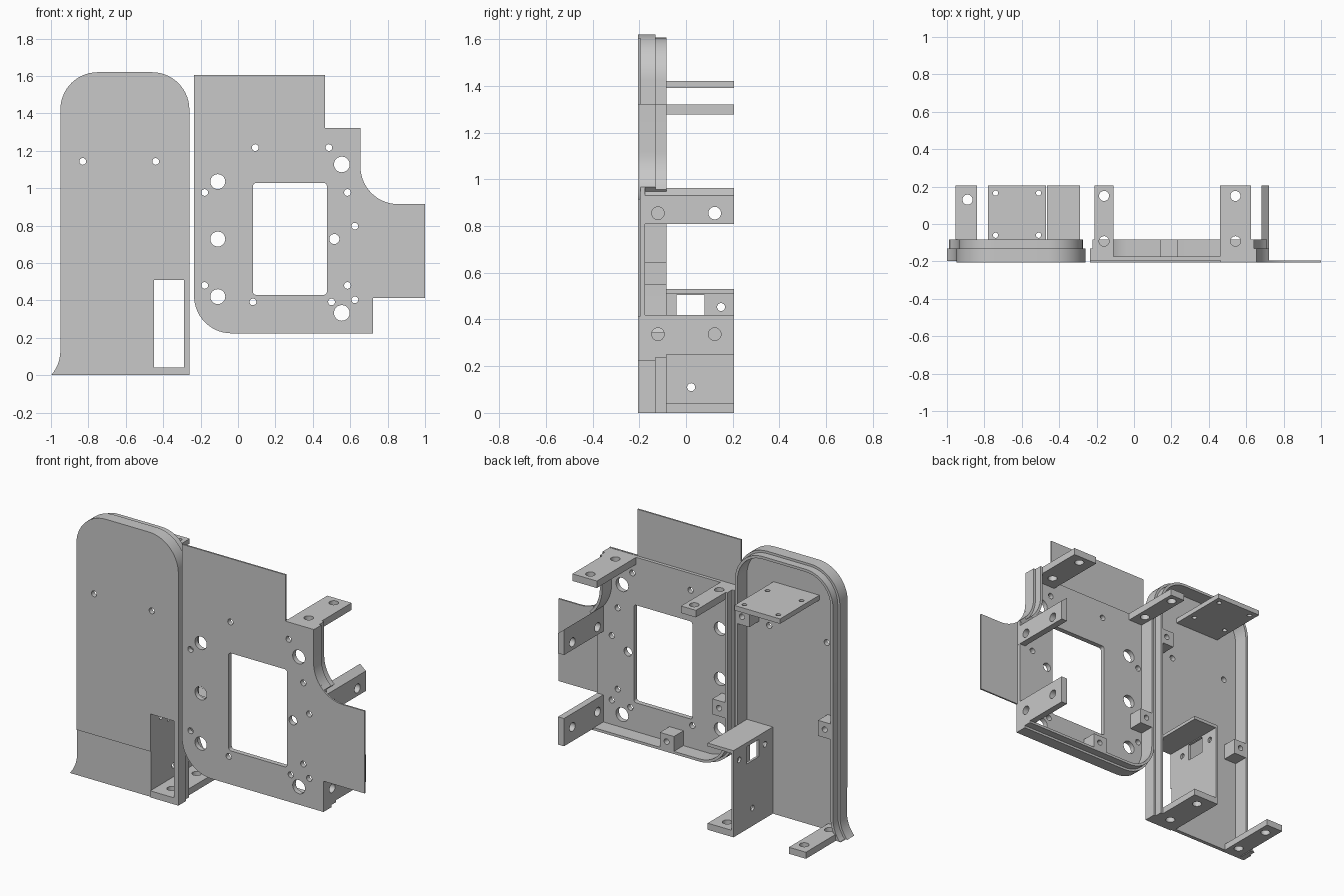
import bpy, bmesh
from math import sin, cos, radians
from mathutils import Vector

cube = bpy.data.objects.get("Cube")
if cube:
    bpy.data.objects.remove(cube, do_unlink=True)

grey = bpy.data.materials.new("light_grey")
grey.use_nodes = True
tone = (0.58, 0.58, 0.58, 1)
grey.diffuse_color = tone
grey.node_tree.nodes["Principled BSDF"].inputs["Base Color"].default_value = tone

TO_WORLD = {
    "x": lambda u, v, w: (w, u, v),
    "y": lambda u, v, w: (u, w, v),
    "z": lambda u, v, w: (u, v, w),
}


def arc(cx, cy, r, a0, a1, n=14):
    steps = [radians(a0 + (a1 - a0) * i / n) for i in range(n + 1)]
    return [(cx + r * cos(a), cy + r * sin(a)) for a in steps]


def rect(u0, u1, v0, v1):
    return [(u0, v0), (u1, v0), (u1, v1), (u0, v1)]


def round_rect(u0, u1, v0, v1, r):
    return (arc(u1 - r, v1 - r, r, 0, 90, 5) + arc(u0 + r, v1 - r, r, 90, 180, 5)
            + arc(u0 + r, v0 + r, r, 180, 270, 5) + arc(u1 - r, v0 + r, r, 270, 360, 5))


def hole(u, v, r):
    return arc(u, v, r, 0, 345, 23)


def offset(path, d):
    """Shift an open path to the right of its travel, staying above ground."""
    pts = [Vector(p) for p in path]
    out = []
    for i, p in enumerate(pts):
        dirs = []
        if i > 0:
            dirs.append((p - pts[i - 1]).normalized())
        if i < len(pts) - 1:
            dirs.append((pts[i + 1] - p).normalized())
        normals = [Vector((t.y, -t.x)) for t in dirs]
        n = sum(normals, Vector((0, 0))).normalized()
        q = p + n * d / n.dot(normals[0])
        out.append((q.x, max(q.y, 0)))
    return out


def strip(path, a, b):
    return offset(path, a) + offset(path, b)[::-1]


def slab(name, axis, w0, w1, outline, holes=()):
    """Extrude a flat outline with holes along one axis."""
    curve = bpy.data.curves.new(name + "_profile", "CURVE")
    curve.dimensions = "2D"
    curve.fill_mode = "BOTH"
    curve.extrude = (w1 - w0) / 2
    for loop in [outline, *holes]:
        spline = curve.splines.new("POLY")
        spline.points.add(len(loop) - 1)
        for point, (u, v) in zip(spline.points, loop):
            point.co = (u, v, 0, 1)
        spline.use_cyclic_u = True
    temp = bpy.data.objects.new(name + "_profile", curve)
    mesh = bpy.data.meshes.new_from_object(temp)
    bpy.data.objects.remove(temp)
    bpy.data.curves.remove(curve)
    bm = bmesh.new()
    bm.from_mesh(mesh)
    for vert in bm.verts:
        u, v, w = vert.co
        vert.co = TO_WORLD[axis](u, v, w + (w0 + w1) / 2)
    bmesh.ops.remove_doubles(bm, verts=bm.verts, dist=0.0002)
    bmesh.ops.recalc_face_normals(bm, faces=bm.faces)
    bm.to_mesh(mesh)
    bm.free()
    mesh.name = name
    mesh.materials.clear()
    mesh.materials.append(grey)
    obj = bpy.data.objects.new(name, mesh)
    bpy.context.collection.objects.link(obj)
    bpy.ops.object.select_all(action="DESELECT")
    obj.select_set(True)
    bpy.context.view_layer.objects.active = obj
    bpy.ops.object.shade_smooth_by_angle(angle=radians(30))


def rim(name, path):
    """Wall with a stepped inner lip."""
    slab(name + "_wall", "y", -0.175, -0.13, strip(path, 0, 0.03))
    slab(name + "_lip", "y", -0.13, -0.083, strip(path, 0.014, 0.03))


BACK = 0.205

# Tall panel: skin, floor with cutout, rim
crown = arc(-0.75, 1.42, 0.2, 180, 90) + arc(-0.46, 1.42, 0.2, 90, 0)
flare = arc(-1.145, 0.13, 0.195, -42, 0)
tall_path = flare + crown + [(-0.26, 0)]
screws = [hole(x, 1.143, 0.018) for x in (-0.83, -0.44)]
skin = [(-0.95, 0.28)] + crown + [
    (-0.26, 0), (-0.45, 0), (-0.45, 0.04), (-0.29, 0.04),
    (-0.29, 0.51), (-0.45, 0.51), (-0.45, 0.28)]
slab("tall_panel_skin", "y", -0.205, -0.198, skin, screws)
slab("tall_panel_floor", "y", -0.198, -0.175, offset(tall_path, 0),
     screws + [rect(-0.45, -0.29, 0.04, 0.51)])
rim("tall_panel_rim", tall_path)

# Socket housing behind the cutout
slab("socket_wall", "x", -0.465, -0.45, rect(-0.19, BACK, 0, 0.53),
     [rect(-0.04, 0.08, 0.4, 0.505), hole(0.15, 0.453, 0.017),
      hole(-0.1, 0.453, 0.017), hole(0.022, 0.11, 0.017)])
slab("socket_roof", "z", 0.51, 0.53, rect(-0.45, -0.29, -0.19, BACK))
slab("socket_foot", "z", 0, 0.04, rect(-0.45, -0.29, -0.19, BACK),
     [hole(-0.37, y, 0.027) for y in (-0.112, 0.13)])
slab("side_foot", "z", 0, 0.04, rect(-0.955, -0.84, -0.19, BACK),
     [hole(-0.89, y, 0.027) for y in (-0.112, 0.13)])

# Board shelf on the tall panel
slab("board_shelf", "z", 1.39, 1.42, rect(-0.78, -0.47, -0.19, BACK),
     [hole(x, y, 0.014) for x in (-0.74, -0.51) for y in (-0.06, 0.165)])

# Wide panel: thin face plate and thicker backing
notch = arc(0.855, 1.115, 0.2, 180, 270)
corner = arc(-0.035, 0.424, 0.2, 270, 180)
face = [(-0.235, 1.605), (0.465, 1.605), (0.465, 1.322), (0.655, 1.322)] + notch + [
    (1, 0.915), (1, 0.412), (0.722, 0.412), (0.722, 0.224)] + corner
cuts = [round_rect(0.08, 0.475, 0.43, 1.027, 0.015), hole(0.515, 0.728, 0.027)]
cuts += [hole(-0.108, z, 0.04) for z in (0.42, 0.728, 1.035)]
cuts += [hole(0.555, z, 0.042) for z in (0.333, 1.127)]
small = [(0.092, 1.217), (0.486, 1.217), (-0.178, 0.977), (0.585, 0.977), (0.625, 0.797),
         (-0.178, 0.48), (0.585, 0.48), (0.625, 0.403), (0.08, 0.392), (0.5, 0.392)]
cuts += [hole(x, z, 0.018) for x, z in small]
slab("wide_panel_face", "y", -0.205, -0.195, face, cuts)
notch_part = arc(0.855, 1.115, 0.2, 180, 228, 8)
backing = [(-0.235, 1.32), (0.655, 1.32)] + notch_part + [(0.722, 0.224)] + corner
slab("wide_panel_backing", "y", -0.195, -0.175, backing, cuts)
rim("wide_panel_corner_rim", [(0.722, 0.224)] + corner + [(-0.235, 1.32)])
rim("wide_panel_notch_rim", [(0.655, 1.32)] + notch_part)

# Mounting tabs along the top of the wide panel
for name, x0, x1 in (("inner_top_tab", -0.21, -0.11), ("outer_top_tab", 0.46, 0.625)):
    slab(name, "z", 1.277, 1.32, rect(x0, x1, -0.19, BACK),
         [hole((x0 + x1) / 2, y, 0.027) for y in (-0.092, 0.15)])

# Upright side brackets
for name, z0, z1, hz in (("upper_bracket", 0.808, 0.93, 0.855),
                         ("lower_bracket", 0.25, 0.42, 0.337)):
    slab(name, "x", 0.682, 0.722, rect(-0.19, BACK, z0, z1),
         [hole(y, hz, 0.027) for y in (-0.12, 0.123)])
slab("upper_bracket_slope", "y", -0.19, BACK,
     [(0.682, 0.93), (0.722, 0.93), (0.682, 0.963)])

# Screw blocks inside both rims
for name, x0, z0 in (("wide_side_block", -0.215, 0.55), ("wide_bottom_block", 0.14, 0.25),
                     ("tall_inner_block", -0.37, 1.15), ("tall_outer_block", -0.93, 0.61)):
    slab(name, "y", -0.18, -0.083, rect(x0, x0 + 0.095, z0, z0 + 0.095),
         [hole(x0 + 0.05, z0 + 0.05, 0.017)])
